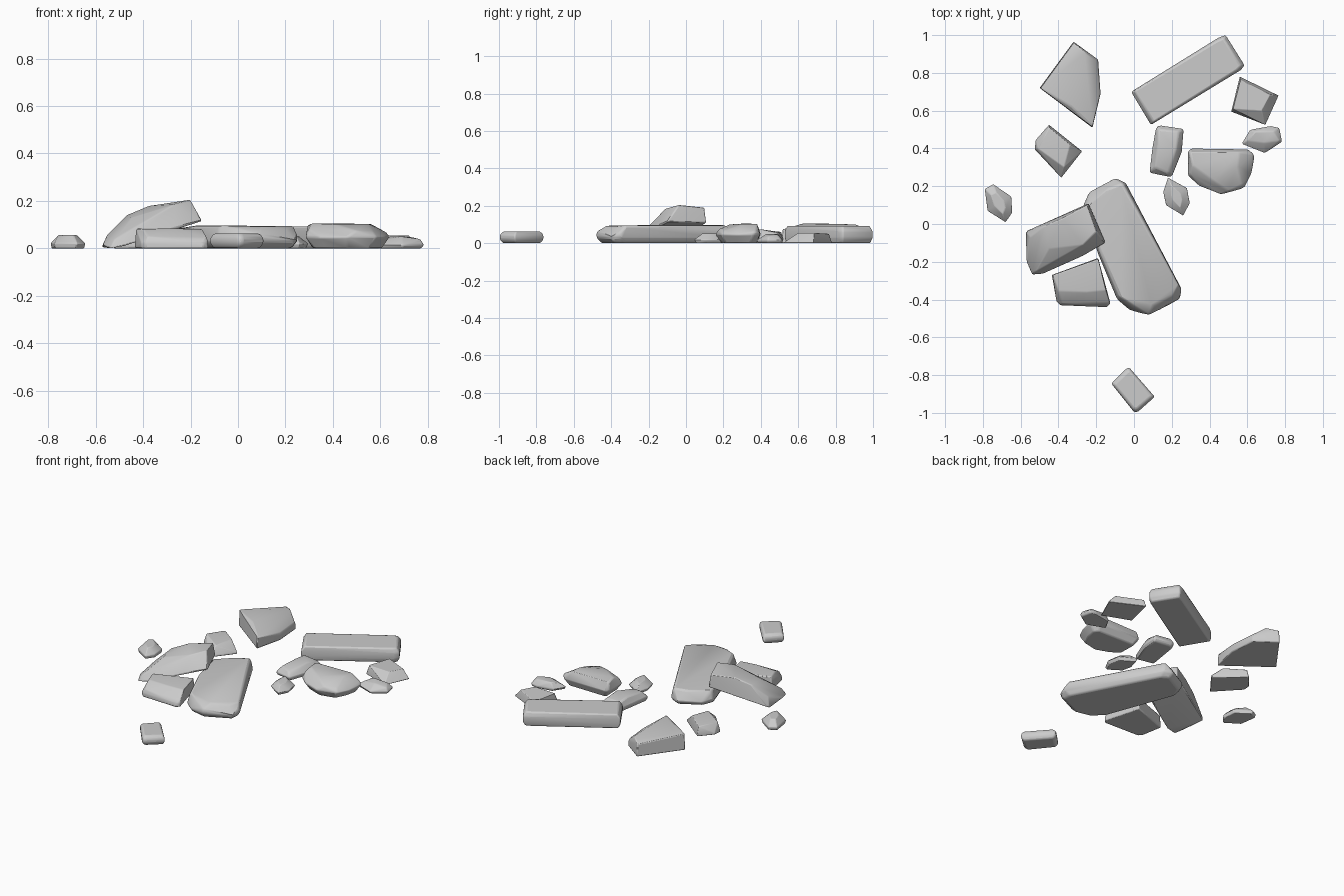
import bpy, bmesh
from math import radians


def hull_stone(name, pts, bevel):
    """Faceted stone: convex hull, merged facets, softened edges."""
    bm = bmesh.new()
    for p in pts:
        bm.verts.new(p)
    bmesh.ops.convex_hull(bm, input=bm.verts)
    bmesh.ops.delete(bm, geom=[v for v in bm.verts if not v.link_faces], context='VERTS')
    bmesh.ops.dissolve_limit(bm, angle_limit=radians(4), verts=bm.verts, edges=bm.edges)
    bmesh.ops.recalc_face_normals(bm, faces=bm.faces)
    me = bpy.data.meshes.new(name)
    bm.to_mesh(me)
    bm.free()
    ob = bpy.data.objects.new(name, me)
    bpy.context.collection.objects.link(ob)
    mod = ob.modifiers.new("worn_edges", 'BEVEL')
    mod.width = bevel
    mod.segments = 2
    mod.limit_method = 'ANGLE'
    mod.angle_limit = radians(20)
    bpy.ops.object.select_all(action='DESELECT')
    bpy.context.view_layer.objects.active = ob
    ob.select_set(True)
    bpy.ops.object.shade_smooth_by_angle(angle=radians(35))
    return ob


def ring(outline, inset, z):
    """Outline pulled towards its centre by a fixed distance."""
    n = len(outline)
    cx = sum(p[0] for p in outline) / n
    cy = sum(p[1] for p in outline) / n
    out = []
    for x, y in outline:
        d = ((x - cx) ** 2 + (y - cy) ** 2) ** 0.5
        k = 1 - inset / d
        out.append((cx + (x - cx) * k, cy + (y - cy) * k, z))
    return out


def slab(name, outline, h, foot=0.01, low=0.3, high=0.7, inset=0.02, top=None, bevel=0.006):
    """Stone from a plan outline: foot ring, widest band, then inset or custom top."""
    pts = ring(outline, foot, 0) + ring(outline, 0, low * h)
    if top:
        pts += top
    else:
        pts += ring(outline, 0, high * h) + ring(outline, inset, h)
    return hull_stone(name, pts, bevel)


# Long plank and the main fallen slab
slab("long_plank", [(-.015, .70), (.445, .985), (.485, 1.0), (.585, .84), (.565, .815), (.09, .525)],
     .093, foot=.015, inset=.02, bevel=.008)
slab("main_slab", [(-.1, .245), (-.045, .22), (.25, -.34), (.245, -.4), (.08, -.48), (-.02, -.46),
                   (-.09, -.4), (-.19, -.16), (-.27, .1), (-.24, .17)], .096, foot=.03,
     top=[(-.06, .215, .096), (-.13, .19, .09), (-.25, .09, .085), (-.18, -.15, .096),
          (-.08, -.38, .096), (.0, -.43, .085), (.1, -.43, .092), (.2, -.38, .085),
          (.235, -.32, .094), (-.05, .215, .07), (.25, -.35, .06), (.08, -.48, .06)], bevel=.01)

# Tilted block leaning on the main slab
hull_stone("leaning_block", [
    (-.575, -.04, .005), (-.54, -.27, 0), (-.48, -.265, .01), (-.27, -.17, .085), (-.15, -.1, .115),
    (-.24, .11, .11), (-.25, .1, .19), (-.2, -.04, .205), (-.27, -.11, .185), (-.55, -.07, .06),
    (-.57, -.2, .015), (-.47, -.01, .14), (-.38, .03, .178), (-.52, -.25, .04), (-.45, -.13, .13)], .006)

# Wedge at the back left
slab("back_wedge", [(-.32, .965), (-.19, .87), (-.177, .69), (-.22, .51), (-.5, .72)], .105, foot=0,
     top=[(-.32, .96, .08), (-.26, .91, .1), (-.33, .62, .105), (-.495, .72, .105),
          (-.195, .86, .05), (-.18, .69, .05), (-.22, .515, .075)])

# Rounded boulder on the right
slab("right_boulder", [(.285, .385), (.3, .4), (.61, .395), (.64, .36), (.625, .27), (.585, .19),
                       (.46, .155), (.345, .2), (.285, .255)], .105, foot=.035, low=.45,
     top=[(.295, .38, .1), (.31, .31, .105), (.42, .23, .1), (.55, .3, .103), (.56, .38, .103),
          (.63, .37, .065), (.5, .175, .075), (.57, .21, .07), (.3, .26, .08)], bevel=.012)

# Block in front of the leaning stone
slab("front_block", [(-.435, -.27), (-.19, -.18), (-.125, -.42), (-.145, -.44), (-.39, -.43), (-.41, -.41)],
     .083, foot=0,
     top=[(-.43, -.27, .083), (-.19, -.185, .083), (-.15, -.35, .08), (-.25, -.36, .083),
          (-.40, -.355, .082), (-.13, -.41, .045), (-.38, -.42, .05)])

# Lumpy middle stone
slab("middle_stone", [(.115, .51), (.135, .525), (.265, .505), (.255, .38), (.2, .245), (.08, .27), (.095, .4)],
     .075, foot=.015,
     top=[(.13, .5, .06), (.235, .49, .055), (.225, .4, .075), (.13, .42, .068),
          (.11, .3, .06), (.18, .27, .05)], bevel=.01)

# Small rubble
slab("back_right_chip", [(.56, .78), (.765, .68), (.695, .525), (.515, .595)], .055, foot=0, low=.1,
     top=[(.565, .765, .05), (.72, .685, .055), (.675, .6, .055), (.525, .61, .055)], bevel=.004)
slab("right_chip", [(.725, .52), (.77, .51), (.785, .435), (.695, .375), (.57, .425), (.615, .5)], .05,
     top=[(.64, .49, .05), (.74, .49, .046), (.77, .44, .038), (.69, .43, .05), (.6, .44, .035)])
slab("centre_chip", [(.18, .245), (.28, .19), (.295, .11), (.26, .045), (.17, .1), (.155, .17)], .052,
     inset=.045, high=.4, bevel=.004)
slab("left_chip", [(-.45, .525), (-.275, .385), (-.385, .245), (-.525, .395), (-.52, .445)], .07, foot=0,
     low=.15, top=[(-.45, .51, .06), (-.34, .42, .07), (-.37, .3, .062), (-.51, .4, .065)], bevel=.004)
slab("far_left_chip", [(-.745, .21), (-.65, .145), (-.645, .06), (-.68, .01), (-.775, .07), (-.79, .185)],
     .056, foot=.005, inset=.045, high=.4, bevel=.004)
slab("front_pebble", [(-.025, -.76), (-.04, -.765), (-.12, -.845), (-.0, -.995), (.02, -.995), (.11, -.915)],
     .063, foot=.018, inset=.018, bevel=.008)
